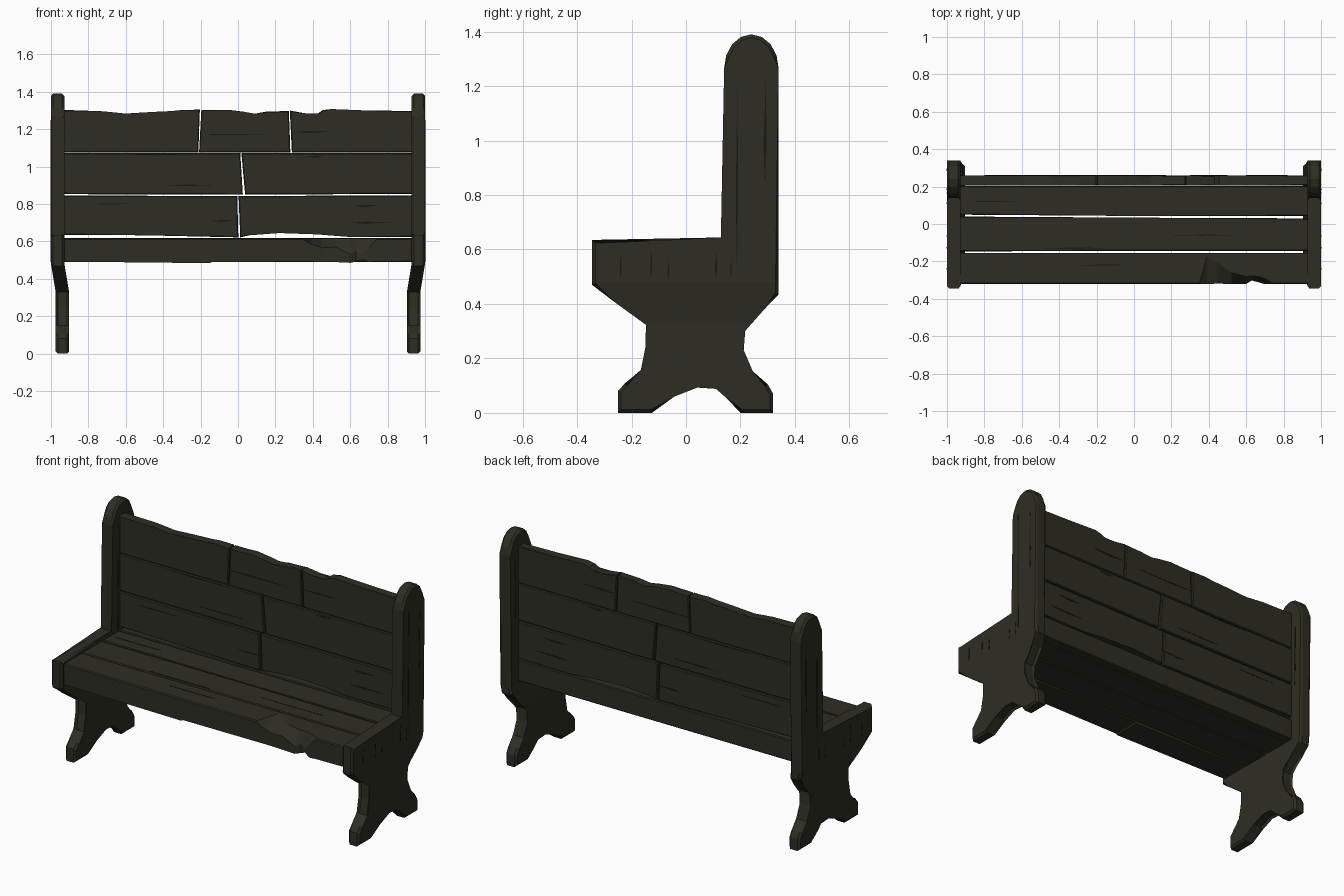
import bpy, bmesh, math
from mathutils import Vector


def material(name, rgb):
    m = bpy.data.materials.new(name)
    m.diffuse_color = (*rgb, 1)
    return m


WOOD = material("dark weathered wood", (0.027, 0.027, 0.017))
CRACK = material("crack brown", (0.010, 0.010, 0.007))

# maps (u, v, depth) to world for each extrusion axis
LIFT = {'x': lambda u, v, d: (d, u, v),
        'y': lambda u, v, d: (u, d, v),
        'z': lambda u, v, d: (u, v, d)}


def finish(bm, name, mat):
    bmesh.ops.recalc_face_normals(bm, faces=bm.faces)
    me = bpy.data.meshes.new(name)
    bm.to_mesh(me)
    bm.free()
    me.materials.append(mat)
    ob = bpy.data.objects.new(name, me)
    bpy.context.collection.objects.link(ob)
    return ob


def add_prism(bm, pts, axis, lo, hi, bevel=0.0):
    rings = [[bm.verts.new(LIFT[axis](u, v, d)) for u, v in pts] for d in (lo, hi)]
    caps = [bm.faces.new(r) for r in rings]
    n = len(pts)
    for i in range(n):
        j = (i + 1) % n
        bm.faces.new((rings[0][i], rings[0][j], rings[1][j], rings[1][i]))
    if bevel:
        edges = list({e for f in caps for e in f.edges})
        bmesh.ops.bevel(bm, geom=edges, offset=bevel, segments=1,
                        affect='EDGES', clamp_overlap=True)


def board(name, pts, axis, lo, hi, bevel=0.005):
    bm = bmesh.new()
    add_prism(bm, pts, axis, lo, hi, bevel)
    return finish(bm, name, WOOD)


def cracks(name, items, axis, depths, vertical):
    # thin pointed slivers: (start, end, position, half width)
    bm = bmesh.new()
    for a, b, p, w in items:
        m = a + (b - a) * 0.4
        pts = [(a, p), (m, p - w), (b, p + w * 0.5), (m, p + w)]
        if vertical:
            pts = [(v, u) for u, v in pts]
        for d in depths:
            add_prism(bm, pts, axis, d - 0.0015, d + 0.0015)
    return finish(bm, name, CRACK)


def mirror_x(ob):
    ob.modifiers.new("mirror", 'MIRROR').use_axis[0] = True


# end panels: one profile with feet, seat side and rounded post
post_top = [(0.24 + 0.1 * math.cos(math.radians(180 - k * 22.5)),
             1.265 + 0.125 * math.sin(math.radians(k * 22.5))) for k in range(9)]
profile = [(-0.25, 0), (-0.25, 0.08), (-0.225, 0.108), (-0.155, 0.15), (-0.137, 0.24),
           (-0.135, 0.33), (-0.26, 0.405), (-0.345, 0.47), (-0.345, 0.635), (0.14, 0.632),
           *post_top,
           (0.34, 0.435), (0.28, 0.39), (0.205, 0.305), (0.212, 0.23), (0.235, 0.145),
           (0.3, 0.105), (0.32, 0.07), (0.32, 0), (0.2, 0), (0.16, 0.06), (0.115, 0.1),
           (0.04, 0.105), (-0.05, 0.07), (-0.125, 0)]
bm = bmesh.new()
add_prism(bm, profile, 'x', 0.928, 1.0, 0.012)
for z in (0.33, 0.48):
    bmesh.ops.bisect_plane(bm, geom=bm.verts[:] + bm.edges[:] + bm.faces[:],
                           plane_co=(0, 0, z), plane_no=(0, 0, 1))
for v in bm.verts:  # legs step inwards below the seat
    v.co.x -= 0.025 * min(1, max(0, (0.48 - v.co.z) / 0.15))
mirror_x(finish(bm, "end_panels", WOOD))

# cracks on the end panels
side_cracks = [(0.5, 1.25, 0.187, 0.004), (0.83, 1.22, 0.29, 0.006), (0.49, 0.60, -0.128, 0.004),
               (0.49, 0.59, -0.24, 0.004), (0.49, 0.56, -0.065, 0.003), (0.49, 0.60, 0.11, 0.004),
               (0.49, 0.57, 0.165, 0.003)]
mirror_x(cracks("panel_cracks", side_cracks, 'x', (1.0, 0.928), True))

# backrest planks, with worn upper edges on the top row
B0, B1, E = 0.207, 0.26, 0.94
backs = {
    "back_top_left": [(-E, 1.077), (-0.212, 1.077), (-0.204, 1.305), (-0.3, 1.303), (-0.36, 1.292),
                      (-0.45, 1.293), (-0.6, 1.284), (-0.72, 1.296), (-E, 1.304)],
    "back_top_middle": [(-0.208, 1.077), (0.28, 1.077), (0.272, 1.298), (0.15, 1.294), (0.09, 1.278),
                        (0.03, 1.294), (-0.05, 1.304), (-0.196, 1.304)],
    "back_top_right": [(0.288, 1.077), (E, 1.077), (E, 1.298), (0.7, 1.3), (0.5, 1.308),
                       (0.455, 1.303), (0.43, 1.28), (0.36, 1.28), (0.277, 1.3)],
    "back_middle_left": [(-E, 0.853), (0.026, 0.85), (0.012, 1.074), (-E, 1.074)],
    "back_middle_right": [(0.038, 0.851), (E, 0.854), (E, 1.074), (0.018, 1.074)],
    "back_low_left": [(-E, 0.636), (-0.5, 0.633), (0.002, 0.622), (-0.004, 0.843), (-E, 0.846)],
    "back_low_right": [(0.012, 0.622), (0.06, 0.638), (0.22, 0.645), (0.42, 0.638), (0.6, 0.624),
                       (E, 0.624), (E, 0.847), (0.003, 0.843)],
}
for name, pts in backs.items():
    board(name, pts, 'y', B0, B1)

# cracks on both faces of the backrest
back_cracks = [(-0.6, -0.2, 1.065, 0.004), (-0.2, 0.17, 1.172, 0.004), (0.3, 0.5, 1.185, 0.006),
               (-0.4, -0.1, 0.9, 0.004), (-0.15, 0.0, 0.71, 0.005), (-0.8, -0.55, 0.80, 0.003),
               (0.6, 0.82, 0.70, 0.006), (0.62, 0.76, 0.79, 0.006), (0.37, 0.47, 1.055, 0.006)]
cracks("back_cracks", back_cracks, 'y', (B0, B1), False)

# seat planks and the rail behind them
Z0, Z1 = 0.49, 0.616
board("seat_rear", [(-E, 0.05), (0, 0.043), (E, 0.043), (E, 0.203), (-E, 0.203)], 'z', Z0, Z1)
board("seat_middle", [(-E, -0.146), (E, -0.144), (E, 0.03), (0, 0.034), (-E, 0.04)], 'z', Z0, Z1)
board("seat_back_rail", [(-E, Z0), (E, Z0), (E, 0.618), (-E, 0.618)], 'y', B0, B1)

# front seat plank with a splintered edge: (x, front y, drop, chip width, bottom)
stations = [(-E, -0.322, 0.006, 0.006, 0.492), (-0.5, -0.322, 0.006, 0.006, 0.488),
            (-0.15, -0.322, 0.006, 0.006, 0.484), (-0.14, -0.322, 0.006, 0.006, 0.491),
            (0.35, -0.322, 0.006, 0.006, 0.492), (0.39, -0.322, 0.03, 0.15, 0.492),
            (0.45, -0.318, 0.05, 0.11, 0.49), (0.52, -0.322, 0.045, 0.06, 0.49),
            (0.60, -0.320, 0.085, 0.04, 0.486), (0.63, -0.302, 0.07, 0.025, 0.492),
            (0.66, -0.310, 0.09, 0.03, 0.505), (0.70, -0.322, 0.05, 0.03, 0.49),
            (0.74, -0.322, 0.006, 0.006, 0.493), (E, -0.322, 0.006, 0.006, 0.495)]
bm = bmesh.new()
rows = []
for x, fy, drop, w, zb in stations:
    sec = [(-0.154, zb), (fy, zb), (fy, Z1 - drop), (fy + w, Z1), (-0.154, Z1)]
    rows.append([bm.verts.new((x, y, z)) for y, z in sec])
for a, b in zip(rows, rows[1:]):
    for i in range(5):
        j = (i + 1) % 5
        bm.faces.new((a[i], a[j], b[j], b[i]))
bm.faces.new(rows[0])
bm.faces.new(rows[-1])
finish(bm, "seat_front", WOOD)

# cracks on the seat
seat_cracks = [(-0.5, -0.1, -0.13, 0.004), (-0.9, -0.6, 0.12, 0.003), (0.2, 0.6, -0.06, 0.003),
               (-0.3, 0.0, -0.22, 0.003)]
cracks("seat_cracks", seat_cracks, 'z', (Z1,), False)
